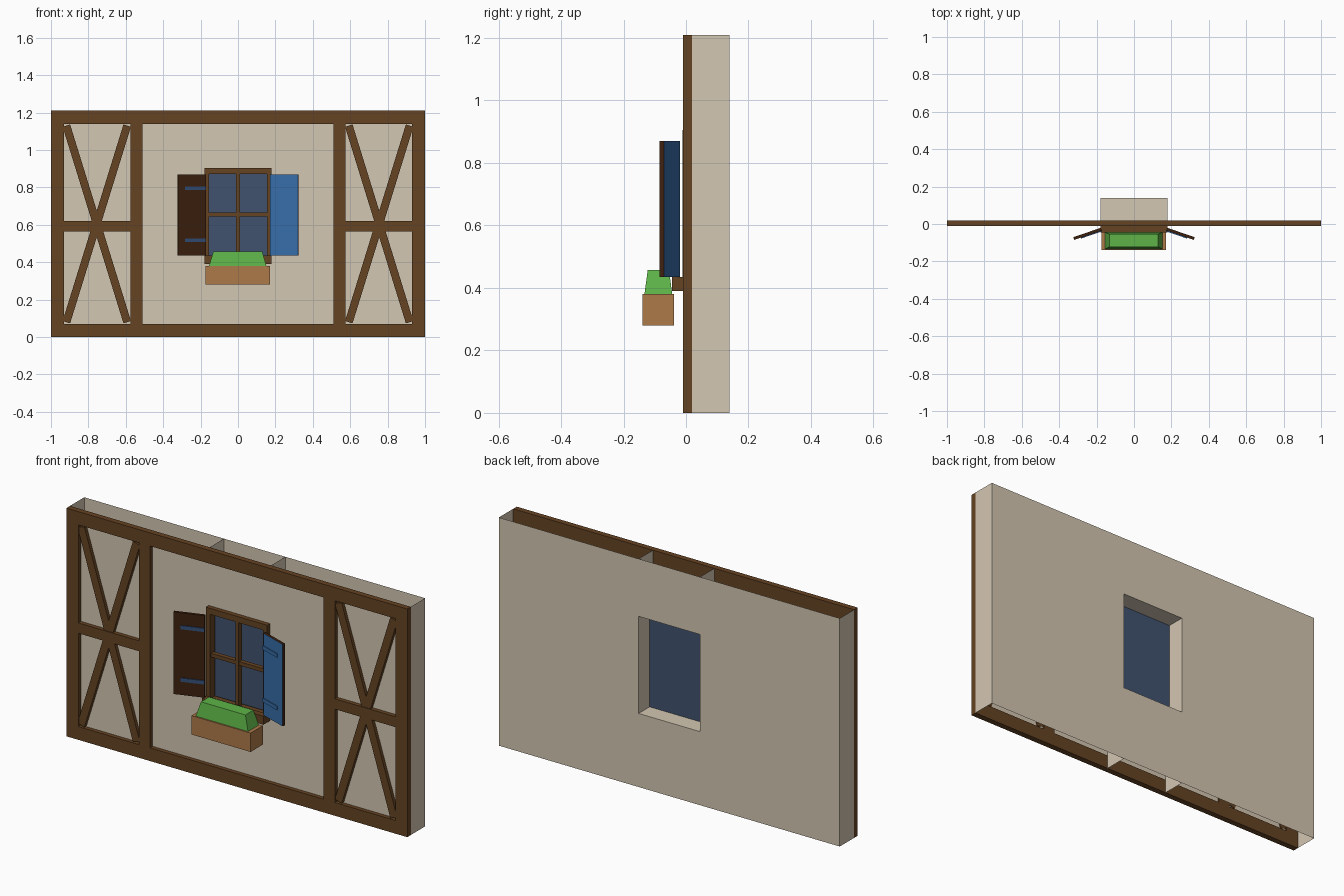
import bpy, bmesh, math
from mathutils import Matrix, Vector

if "Cube" in bpy.data.objects:
    bpy.data.objects.remove(bpy.data.objects["Cube"])


def material(name, r, g, b):
    m = bpy.data.materials.new(name)
    lin = [(c / 255 / 12.92 if c < 11 else ((c / 255 + 0.055) / 1.055) ** 2.4) for c in (r, g, b)]
    m.diffuse_color = (*lin, 1)
    m.use_nodes = True
    m.node_tree.nodes["Principled BSDF"].inputs["Base Color"].default_value = m.diffuse_color
    return m


TIMBER = material("timber brown", 101, 67, 34)
DARK = material("dark shutter brown", 62, 33, 15)
PLASTER = material("cream plaster", 212, 199, 178)
GLASS = material("window glass", 65, 82, 110)
BLUE = material("shutter blue", 56, 110, 170)
STRAP = material("strap blue", 52, 78, 120)
PLANTER = material("planter clay", 173, 122, 74)
GREEN = material("plant green", 94, 180, 72)


def finish(name, bm, *mats):
    me = bpy.data.meshes.new(name)
    bm.to_mesh(me)
    bm.free()
    for m in mats:
        me.materials.append(m)
    ob = bpy.data.objects.new(name, me)
    bpy.context.collection.objects.link(ob)
    return ob


def box(name, mat, x, y, z, matrix=None):
    """Box from (low, high) ranges, optionally transformed."""
    bm = bmesh.new()
    bmesh.ops.create_cube(bm, size=1)
    for v in bm.verts:
        v.co = Vector([(a + b) / 2 + c * (b - a) for (a, b), c in zip((x, y, z), v.co)])
    if matrix is not None:
        bm.transform(matrix)
    return finish(name, bm, mat)


def sheets(name, mat, quads):
    """Thin sheets; each is a (x, y, z) range set with one flat axis."""
    bm = bmesh.new()
    for x, y, z in quads:
        if y[0] == y[1]:
            p = [(x[0], y[0], z[0]), (x[1], y[0], z[0]), (x[1], y[0], z[1]), (x[0], y[0], z[1])]
        elif x[0] == x[1]:
            p = [(x[0], y[0], z[0]), (x[0], y[1], z[0]), (x[0], y[1], z[1]), (x[0], y[0], z[1])]
        else:
            p = [(x[0], y[0], z[0]), (x[1], y[0], z[0]), (x[1], y[1], z[0]), (x[0], y[1], z[0])]
        bm.faces.new([bm.verts.new(c) for c in p])
    return finish(name, bm, mat)


def holed(x, y, z, hx, hz):
    """Four sheets around a rectangular hole."""
    return [((x[0], hx[0]), (y, y), z), ((hx[1], x[1]), (y, y), z),
            (hx, (y, y), (z[0], hz[0])), (hx, (y, y), (hz[1], z[1]))]


H = 1.21
WX, WZ = (-0.18, 0.18), (0.39, 0.905)
FY, BY = 0.012, 0.14

# Plaster wall: front panels, back, ends, and window reveal; top and bottom open
sheets("front_plaster", PLASTER, holed((-0.54, 0.54), FY, (0.04, 1.17), WX, WZ)
       + [((-0.96, -0.54), (FY, FY), (0.04, 1.17)), ((0.54, 0.96), (FY, FY), (0.04, 1.17))])
sheets("back_wall", PLASTER, holed((-1, 1), BY, (0, H), WX, WZ))
sheets("wall_ends", PLASTER, [((s, s), (0.02, BY), (0, H)) for s in (-1, 1)])
sheets("window_reveal", PLASTER, [((s, s), (0.02, BY), (0, H)) for s in WX]
       + [(WX, (0.02, BY), (z, z)) for z in WZ])

# Timber framing
BEAM = (-0.01, 0.02)
box("bottom_beam", TIMBER, (-1, 1), BEAM, (0, 0.07))
box("top_beam", TIMBER, (-1, 1), BEAM, (1.14, H))
for s in (-1, 1):
    side = "left" if s < 0 else "right"

    def sx(a, b):
        return tuple(sorted((s * a, s * b)))
    box(side + "_outer_post", TIMBER, sx(0.93, 1), BEAM, (0.07, 1.14))
    box(side + "_inner_post", TIMBER, sx(0.51, 0.575), BEAM, (0.07, 1.14))
    box(side + "_rail", TIMBER, sx(0.575, 0.93), BEAM, (0.565, 0.62))
    for d in (-1, 1):
        m = Matrix.Translation((s * 0.755, 0, 0.605)) @ Matrix.Rotation(d * math.atan2(0.325, 1.05), 4, 'Y')
        box(side + "_brace", TIMBER, (-0.021, 0.021), (-0.006, 0.016), (-0.55, 0.55), m)

# Window frame, bars, sill and glass
WY = (-0.012, 0.03)
for s in (-1, 1):
    box("window_jamb", TIMBER, tuple(sorted((s * 0.155, s * 0.18))), WY, WZ)
box("window_head", TIMBER, (-0.155, 0.155), WY, (0.873, 0.905))
box("window_foot", TIMBER, (-0.155, 0.155), WY, (0.39, 0.425))
box("window_sill", TIMBER, WX, (-0.045, -0.012), (0.39, 0.435))
box("upright_bar", TIMBER, (-0.01, 0.01), (-0.008, 0.02), (0.425, 0.873))
box("cross_bar", TIMBER, (-0.155, 0.155), (-0.006, 0.018), (0.645, 0.665))
sheets("window_glass", GLASS, [(WX, (0.048, 0.048), WZ)])

# Open shutters with strap hinges
for s in (-1, 1):
    side = "left" if s < 0 else "right"
    m = Matrix.Translation((s * 0.177, -0.02, 0)) @ Matrix.Rotation(-s * math.radians(19), 4, 'Z')
    x = tuple(sorted((0, s * 0.156)))
    ob = box(side + "_shutter", DARK, x, (-0.015, 0), (0.435, 0.87), m)
    if s > 0:  # painted faces, bare edges
        ob.data.materials.append(BLUE)
        for f in ob.data.polygons:
            if f.normal.y ** 2 > 0.5:
                f.material_index = 1
    for z in (0.517, 0.795):
        box(side + "_strap", STRAP if s < 0 else BLUE, tuple(sorted((0, s * 0.118))),
            (-0.02, -0.015), (z - 0.01, z + 0.01), m)

# Planter box and clipped plant
box("planter", PLANTER, (-0.175, 0.172), (-0.14, -0.038), (0.28, 0.38))
plant = box("plant", GREEN, (-0.155, 0.152), (-0.133, -0.044), (0.38, 0.458))
for v in plant.data.vertices:
    if v.co.z > 0.42:
        v.co.x *= 0.85
        v.co.y = -0.0885 + (v.co.y + 0.0885) * 0.76
